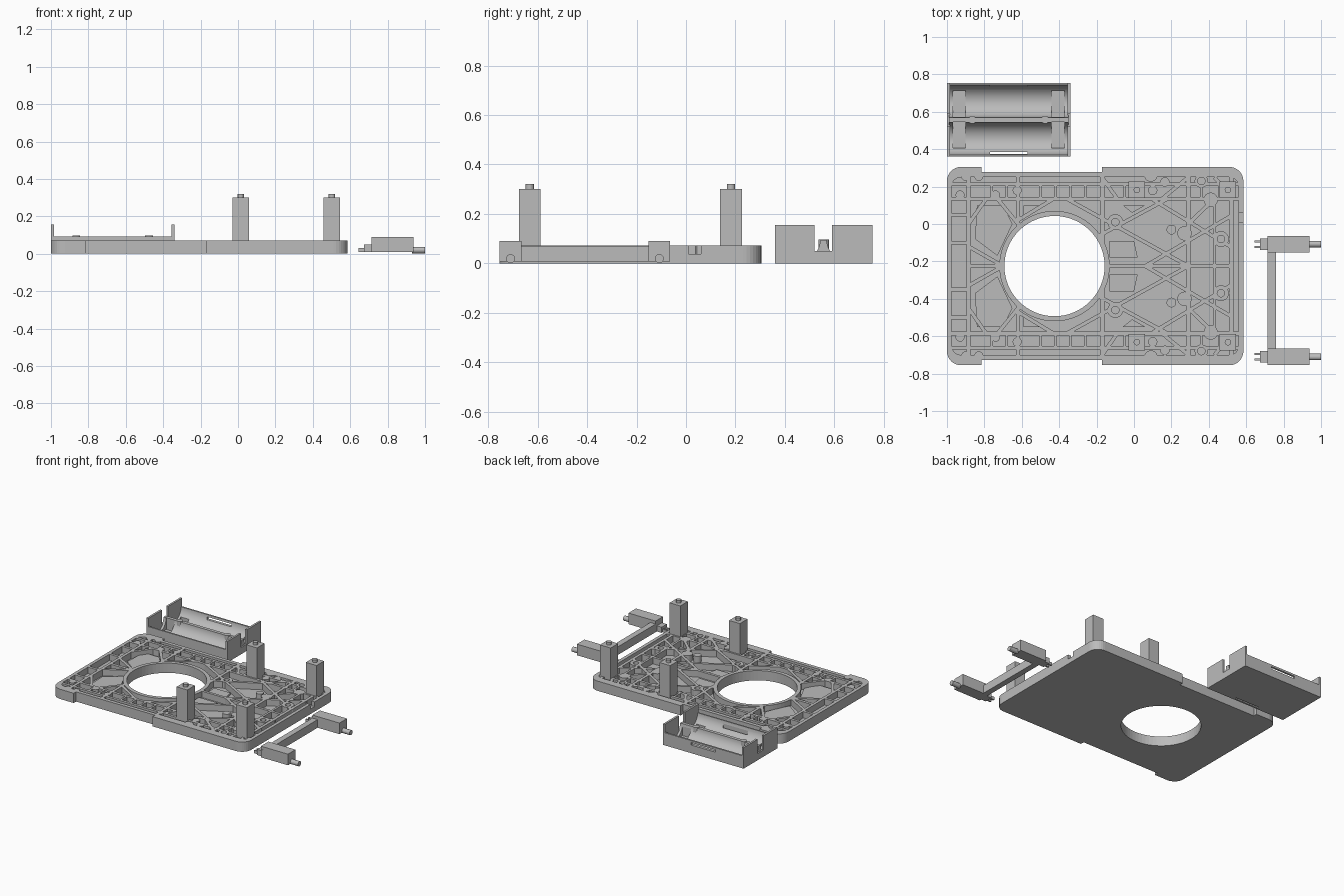
import bpy, bmesh, math
from mathutils import Vector

if "Cube" in bpy.data.objects:
    bpy.data.objects.remove(bpy.data.objects["Cube"])

MID = -0.225          # symmetry line of the tray
TOP, FLOOR = 0.072, 0.025

grey = bpy.data.materials.new("plain grey")
grey.diffuse_color = (0.5, 0.5, 0.5, 1)
grey.use_nodes = True
grey.node_tree.nodes["Principled BSDF"].inputs["Base Color"].default_value = grey.diffuse_color


def finish(name, bm, hide=False):
    bmesh.ops.recalc_face_normals(bm, faces=bm.faces)
    me = bpy.data.meshes.new(name)
    bm.to_mesh(me)
    bm.free()
    me.materials.append(grey)
    ob = bpy.data.objects.new(name, me)
    bpy.context.collection.objects.link(ob)
    ob.hide_render = hide
    if hide:
        ob.hide_set(True)
    return ob


def prism(bm, pts, z0, z1):
    """Extrude an xy outline from z0 to z1."""
    f = bm.faces.new([bm.verts.new((x, y, z0)) for x, y in pts])
    r = bmesh.ops.extrude_face_region(bm, geom=[f])
    for v in r["geom"]:
        if isinstance(v, bmesh.types.BMVert):
            v.co.z = z1


def box(bm, x0, x1, y0, y1, z0, z1):
    prism(bm, [(x0, y0), (x1, y0), (x1, y1), (x0, y1)], z0, z1)


def arc(cx, cy, r, a0, a1, n):
    return [(cx + r * math.cos(math.radians(a0 + (a1 - a0) * i / n)),
             cy + r * math.sin(math.radians(a0 + (a1 - a0) * i / n))) for i in range(n + 1)]


def disc(bm, x, y, r, z0, z1, n=20):
    prism(bm, arc(x, y, r, 0, 360, n)[:-1], z0, z1)


def seg(bm, a, b, w, z0=0.012, z1=TOP):
    """Straight rib between two points."""
    a, b = Vector(a), Vector(b)
    d = (b - a).normalized()
    n = Vector((-d.y, d.x)) * w / 2
    prism(bm, [a - n, b - n, b + n, a + n], z0, z1)


def m(y):
    return 2 * MID - y


def cut(ob, tool, op="DIFFERENCE", own=False):
    md = ob.modifiers.new(tool.name, "BOOLEAN")
    md.operation, md.object, md.solver, md.use_self = op, tool, "EXACT", own


# Tray slab with rounded corners and side recesses
r = 0.075
half = arc(0.585 - r, 0.305 - r, r, 0, 90, 8) + [(-0.17, 0.305), (-0.17, 0.277),
       (-0.815, 0.277), (-0.815, 0.305)] + arc(-1 + r, 0.305 - r, r, 90, 180, 8)
bm = bmesh.new()
prism(bm, half + [(x, m(y)) for x, y in reversed(half)], 0, TOP)
tray = finish("tray", bm)

bm = bmesh.new()
inner = arc(0.51, 0.2, 0.05, 0, 90, 6) + arc(-0.925, 0.2, 0.05, 90, 180, 6)
prism(bm, inner + [(x, m(y)) for x, y in reversed(inner)], FLOOR, 0.2)
cut(tray, finish("tray_pocket_cutter", bm, True))

# Ribs and bosses, mirrored across the tray
bm = bmesh.new()
for x in (-0.885, -0.62, -0.17, 0.29, 0.52):
    seg(bm, (x, 0.255), (x, m(0.255)), 0.022)
seg(bm, (-0.885, MID), (-0.6, MID), 0.022)
seg(bm, (-0.2, MID), (0.53, MID), 0.02)
seg(bm, (0.43, 0.14), (0.43, m(0.14)), 0.016)
half_ribs = [
    (-0.98, 0.212, 0.56, 0.212), (-0.98, 0.135, 0.56, 0.135),
    (-0.885, 0.0, -0.79, 0.135), (-0.73, 0.135, -0.62, 0.0),
    (-0.885, -0.12, -0.7, MID), (-0.62, 0.02, -0.43, 0.135),
    (-0.98, 0.05, -0.885, 0.05), (-0.98, -0.1, -0.885, -0.1),
    (-0.36, 0.135, 0.29, MID), (-0.2, -0.07, 0.18, 0.135),
    (0.06, -0.225, 0.53, 0.05), (0.1, 0.13, 0.53, -0.13),
    (0.29, 0.0, 0.43, 0.135), (-0.09, 0.135, -0.17, 0.25),
    (0.15, 0.135, 0.29, 0.25), (0.43, 0.25, 0.53, 0.135)]
for x0, y0, x1, y1 in half_ribs:
    for f in (lambda y: y, m):
        seg(bm, (x0, f(y0)), (x1, f(y1)), 0.02)
bosses = [(-0.9, 0.255, 0.024), (-0.83, 0.255, 0.024), (-0.93, 0.155, 0.024),
          (-0.74, 0.155, 0.024), (-0.625, 0.18, 0.024), (-0.1, 0.01, 0.042),
          (0.465, -0.08, 0.042), (0.36, 0.23, 0.036), (0.41, 0.13, 0.038),
          (0.09, 0.262, 0.036), (0.27, -0.05, 0.038), (0.2, -0.03, 0.026),
          (0.1, 0.18, 0.025), (0.165, 0.225, 0.025)]
for x, y, rad in bosses:
    for yy in (y, m(y)):
        disc(bm, x, yy, rad, 0.012, TOP)
for f in (lambda y: y, m):
    for x in (-0.76, -0.68, -0.5, -0.42, -0.34, -0.26, -0.05, 0.36, 0.46):
        seg(bm, (x, f(0.14)), (x, f(0.21)), 0.014)
    # low raised panels between the ribs
    for pts in ([(-0.84, 0.1), (-0.7, 0.1), (-0.65, 0.0), (-0.73, -0.17), (-0.85, -0.08)],
                [(-0.59, 0.1), (-0.5, 0.1), (-0.59, 0.05)],
                [(-0.13, -0.09), (0.0, -0.09), (0.02, -0.18), (-0.13, -0.18)],
                [(-0.06, 0.1), (0.06, 0.1), (-0.01, 0.06)]):
        prism(bm, [(x, f(y)) for x, y in pts], 0.012, 0.04)
disc(bm, -0.425, MID, 0.295, 0.012, TOP, 64)
cut(tray, finish("tray_ribs", bm, True), "UNION", True)

# Round opening, blind screw holes and edge notch
bm = bmesh.new()
disc(bm, -0.425, MID, 0.268, -0.1, 0.3, 64)
for x, y in ((-0.1, 0.01), (0.465, -0.08), (0.36, 0.23)):
    for yy in (y, m(y)):
        disc(bm, x, yy, 0.02, 0.03, 0.3, 16)
box(bm, 0.545, 0.7, 0.01, 0.06, 0.037, 0.3)
cut(tray, finish("tray_hole_cutter", bm, True))

# Four posts with locating pins
for i, x in enumerate((0.015, 0.502)):
    for j, y in enumerate((0.182, m(0.182))):
        bm = bmesh.new()
        box(bm, x - 0.044, x + 0.044, y - 0.044, y + 0.044, 0.02, 0.3)
        disc(bm, x, y, 0.017, 0.29, 0.32)
        finish(f"post_{i}_{j}", bm)

# Double trough holder: cross-section swept along x
cy1, cy2, R = 0.457, 0.656, 0.087
prof = [(0.36, 0), (0.755, 0), (0.755, 0.093)]
for c in (cy2, cy1):
    prof += arc(c, 0.098, R, -3, -177, 24)
prof += [(0.36, 0.093)]
bm = bmesh.new()
prism(bm, prof, -0.99, -0.35)
for v in bm.verts:
    v.co = Vector((v.co.z, v.co.x, v.co.y))
holder = finish("trough_holder", bm)

bm = bmesh.new()
for x0, x1 in ((-0.968, -0.9), (-0.442, -0.372)):
    box(bm, x0, x1, 0.405, 0.545, 0.007, 0.3)
    box(bm, x0, x1, 0.572, 0.715, 0.007, 0.3)
box(bm, -0.77, -0.57, 0.374, 0.386, -0.1, 0.3)
box(bm, -0.77, -0.57, 0.73, 0.8, 0.06, 0.078)
cut(holder, finish("holder_cutter", bm, True))
for p in holder.data.polygons:
    p.use_smooth = abs(p.normal.x) < 0.5
bpy.context.view_layer.objects.active = holder
holder.select_set(True)
bpy.ops.object.shade_smooth_by_angle(angle=math.radians(25))

# Tall end walls with a central gap
for i, x in enumerate((-1.0, -0.355)):
    bm = bmesh.new()
    box(bm, x, x + 0.015, 0.36, 0.52, 0, 0.155)
    box(bm, x, x + 0.015, 0.59, 0.755, 0, 0.155)
    box(bm, x, x + 0.015, 0.52, 0.59, 0, 0.05)
    finish(f"end_wall_{i}", bm)

# Pegs on the centre ridge
for i, x in enumerate((-0.865, -0.475)):
    bm = bmesh.new()
    disc(bm, x, 0.557, 0.021, 0.01, 0.097)
    finish(f"ridge_peg_{i}", bm)

# Linked pair of latch blocks with shaft stubs and prongs
for i, y in enumerate((-0.108, -0.71)):
    bm = bmesh.new()
    box(bm, 0.715, 0.937, y - 0.044, y + 0.044, 0.008, 0.09)
    box(bm, 0.675, 0.72, y - 0.03, y + 0.03, 0.008, 0.05)
    for s in (-0.015, 0.015):
        box(bm, 0.643, 0.68, y + s - 0.006, y + s + 0.006, 0.01, 0.032)
    finish(f"latch_block_{i}", bm)
    bm = bmesh.new()
    disc(bm, y, 0.019, 0.018, 0.93, 1.0)
    for v in bm.verts:
        v.co = Vector((v.co.z, v.co.x, v.co.y))
    finish(f"shaft_{i}", bm)
bm = bmesh.new()
box(bm, 0.715, 0.758, -0.755, -0.13, 0.008, 0.068)
finish("link_bar", bm)
